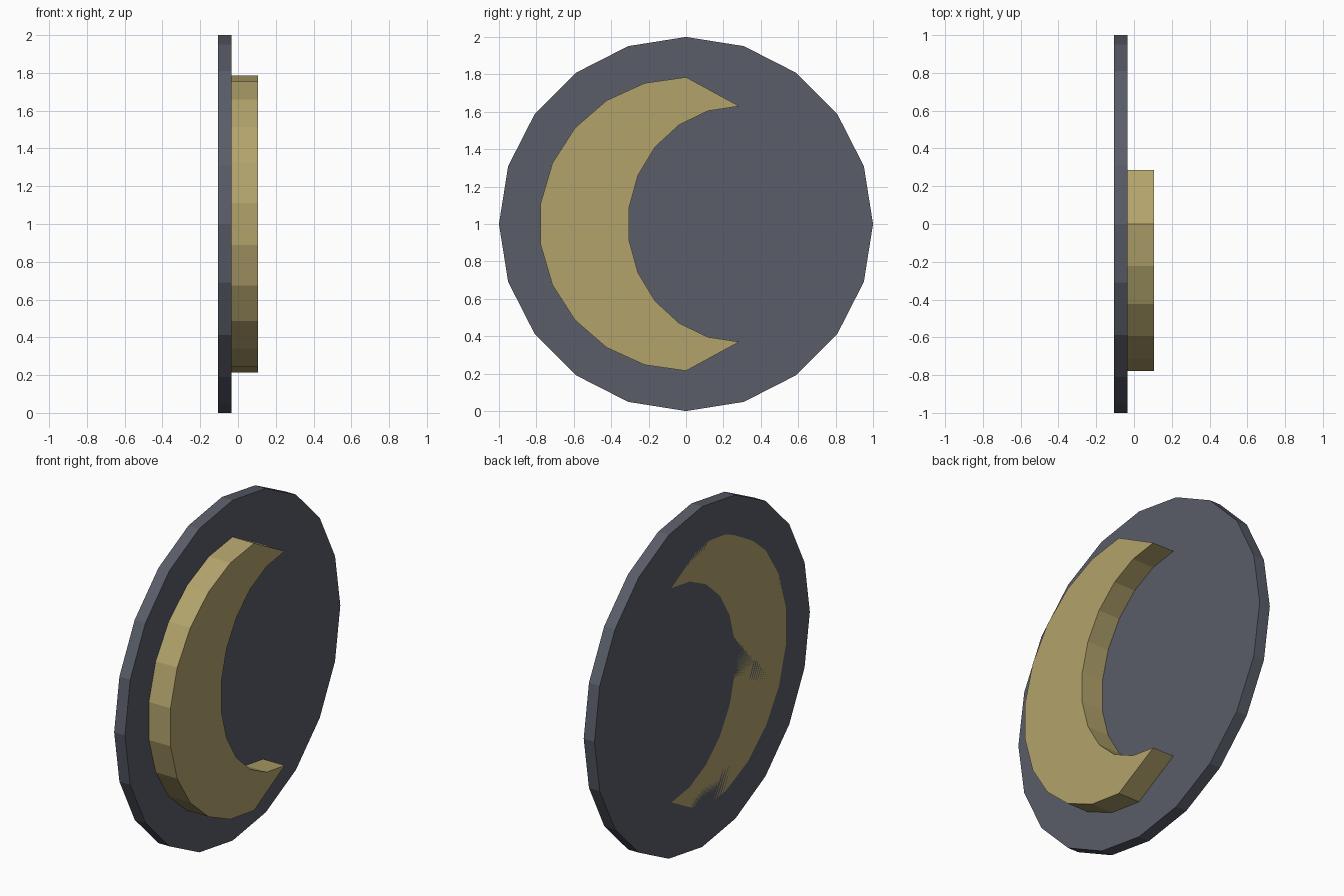
import bpy, bmesh
from math import sin, cos, pi, radians

if "Cube" in bpy.data.objects:
    bpy.data.objects.remove(bpy.data.objects["Cube"])


def material(name, color):
    m = bpy.data.materials.new(name)
    m.diffuse_color = (*color, 1)
    m.use_nodes = True
    m.node_tree.nodes["Principled BSDF"].inputs["Base Color"].default_value = m.diffuse_color
    return m


def slab(name, outline, x0, x1, mat):
    """Extrude a (y, z) outline along x."""
    bm = bmesh.new()
    face = bm.faces.new([bm.verts.new((x0, y, z)) for y, z in outline])
    top = bmesh.ops.extrude_face_region(bm, geom=[face])["geom"]
    verts = [v for v in top if isinstance(v, bmesh.types.BMVert)]
    bmesh.ops.translate(bm, verts=verts, vec=(x1 - x0, 0, 0))
    bmesh.ops.recalc_face_normals(bm, faces=bm.faces)
    mesh = bpy.data.meshes.new(name)
    bm.to_mesh(mesh)
    bm.free()
    mesh.materials.append(mat)
    obj = bpy.data.objects.new(name, mesh)
    bpy.context.collection.objects.link(obj)
    return obj


def half_arc(cy, ry, rz, segments=11):
    """Left-hand half ellipse, top to bottom, centred at z = 1."""
    angles = [pi / 2 + pi * i / segments for i in range(segments + 1)]
    return [(cy + ry * cos(a), 1 + rz * sin(a)) for a in angles]


slate = material("slate", (0.10, 0.11, 0.14))
gold = material("gold", (0.45, 0.37, 0.15))

# 20-sided backing disc
disc = [(cos(radians(18 * i)), 1 + sin(radians(18 * i))) for i in range(20)]
slab("backing_disc", disc, -0.105, -0.035, slate)

# Raised crescent, running through to the back of the disc
outer = half_arc(0, 0.785, 0.785)
inner = half_arc(0.285, 0.595, 0.63)
slab("crescent", outer + inner[::-1], -0.105, 0.105, gold)
